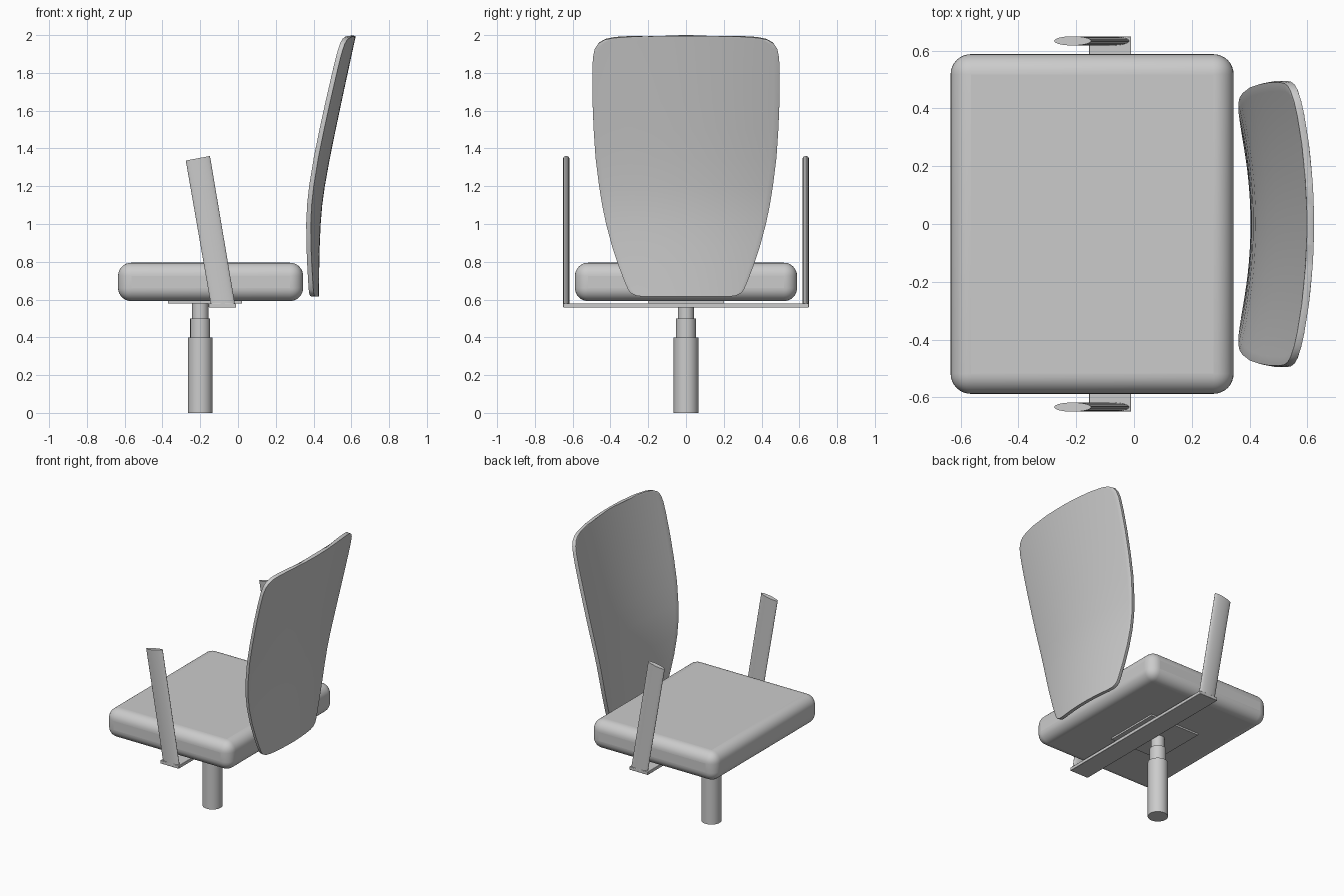
import bpy
from math import sin, cos, pi, sqrt

if "Cube" in bpy.data.objects:
    bpy.data.objects.remove(bpy.data.objects["Cube"])


def smooth(ob, angle=0.7):
    bpy.ops.object.select_all(action='DESELECT')
    bpy.context.view_layer.objects.active = ob
    ob.select_set(True)
    bpy.ops.object.shade_smooth_by_angle(angle=angle)


def mesh(name, verts, faces):
    me = bpy.data.meshes.new(name)
    me.from_pydata(verts, [], faces)
    ob = bpy.data.objects.new(name, me)
    bpy.context.collection.objects.link(ob)
    return ob


def box(name, x, y, z, bevel=0, segments=1):
    bpy.ops.mesh.primitive_cube_add(
        size=1, location=[(a + b) / 2 for a, b in (x, y, z)])
    ob = bpy.context.object
    ob.name = name
    ob.scale = [b - a for a, b in (x, y, z)]
    bpy.ops.object.transform_apply(location=False, rotation=False, scale=True)
    if bevel:
        m = ob.modifiers.new("bevel", 'BEVEL')
        m.width, m.segments = bevel, segments
        smooth(ob)
    return ob


# Seat cushion, mounting plate and armrest crossbar
box("seat", (-0.635, 0.345), (-0.588, 0.588), (0.592, 0.795), 0.07, 8)
box("seat_plate", (-0.37, 0.02), (-0.2, 0.2), (0.58, 0.594))
box("arm_crossbar", (-0.155, -0.01), (-0.65, 0.65), (0.557, 0.58), 0.003, 2)

# Telescopic column
for name, r, z0, z1 in (("column_lower", 0.065, 0, 0.4),
                        ("column_middle", 0.053, 0.4, 0.5),
                        ("column_upper", 0.043, 0.5, 0.585)):
    bpy.ops.mesh.primitive_cylinder_add(
        vertices=40, radius=r, depth=z1 - z0, location=(-0.2, 0, (z0 + z1) / 2))
    bpy.context.object.name = name
    smooth(bpy.context.object)

# Slanted arm posts: elliptical section, level foot, square-cut top
N = 32
for side, label in ((-1, "front"), (1, "rear")):
    verts = []
    for cx, cz, rise in ((-0.08, 0.575, 0), (-0.2125, 1.348, 0.012)):
        for k in range(N):
            a = 2 * pi * k / N
            verts.append((cx + 0.064 * cos(a), side * 0.634 * 1 + 0.016 * sin(a),
                          cz + rise * cos(a)))
    faces = [(k, (k + 1) % N, N + (k + 1) % N, N + k) for k in range(N)]
    faces += [tuple(range(N))[::-1], tuple(range(N, 2 * N))]
    smooth(mesh("arm_post_" + label, verts, faces))

# Curved back shell: (height, half width) outline, lean and wrap-around bow
outline = [(0.615, 0.22), (0.62, 0.265), (0.632, 0.29), (0.65, 0.306),
           (0.69, 0.323), (0.77, 0.354), (0.88, 0.391), (1.0, 0.423),
           (1.1, 0.444), (1.2, 0.46), (1.35, 0.479), (1.5, 0.489),
           (1.65, 0.495), (1.8, 0.496), (1.88, 0.493), (1.925, 0.484),
           (1.955, 0.465), (1.975, 0.43), (1.985, 0.38), (1.992, 0.28),
           (1.9945, 0.15)]
C = 32
verts, faces = [], []
for z, w in outline:
    t = z - 1.1
    lean = 0.424 + 0.11 * (sqrt(t * t + 0.04) + t)
    bow = 0.32 - 0.1 * (z - 0.615) / 1.385
    for j in range(C + 1):
        y = w * (2 * j / C - 1)
        verts.append((lean - bow * y * y, y, z))
for i in range(len(outline) - 1):
    for j in range(C):
        a = i * (C + 1) + j
        faces.append((a, a + 1, a + C + 2, a + C + 1))
back = mesh("backrest", verts, faces)
smooth(back)
m = back.modifiers.new("thickness", 'SOLIDIFY')
m.thickness, m.offset = 0.025, -1
m = back.modifiers.new("soft_edge", 'BEVEL')
m.width, m.segments = 0.003, 2
m.limit_method, m.angle_limit = 'ANGLE', 1.0
